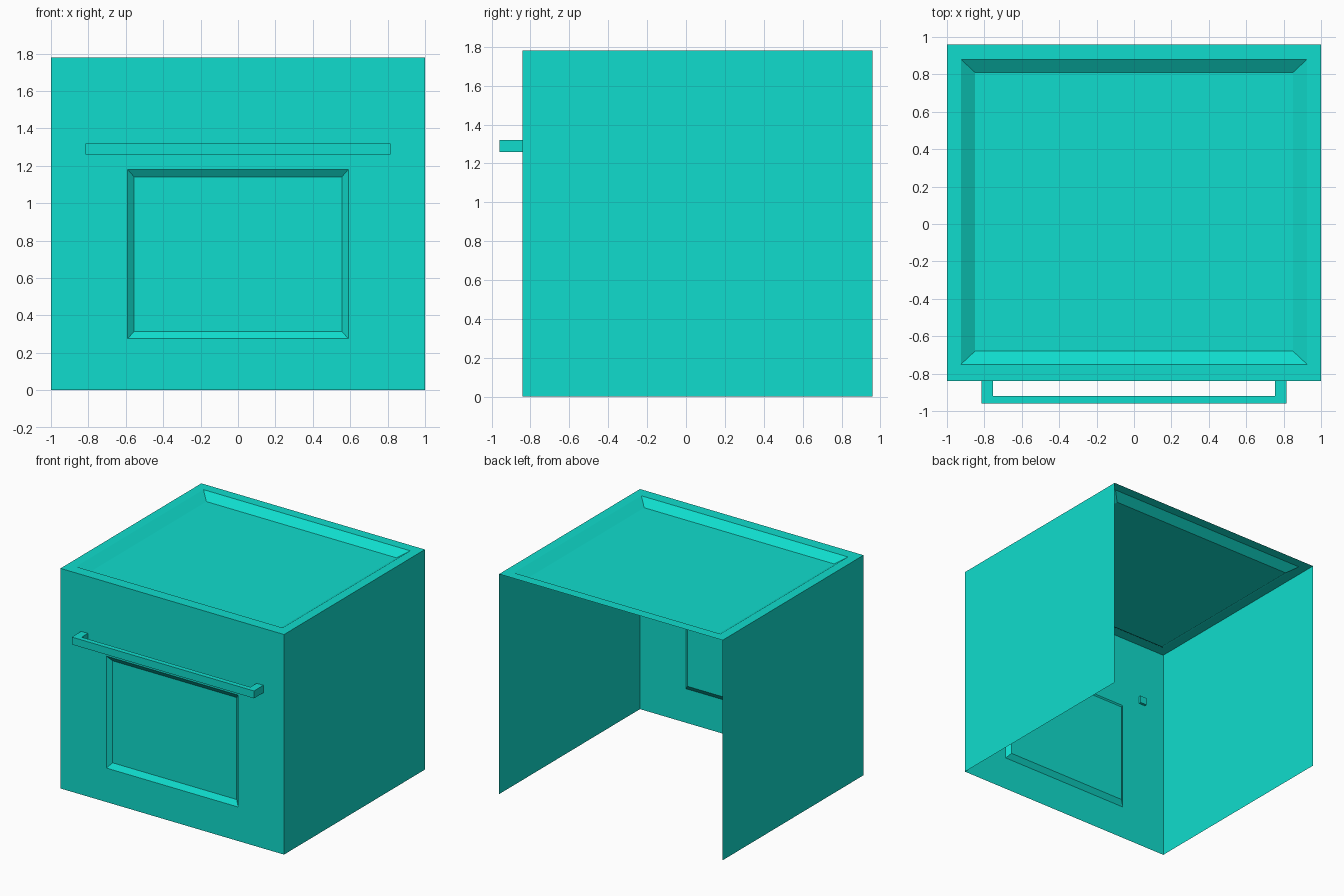
import bpy
import bmesh
from mathutils import Vector

default = bpy.data.objects.get("Cube")
if default:
    bpy.data.objects.remove(default, do_unlink=True)

# Single turquoise paint
paint = bpy.data.materials.new("turquoise")
paint.use_nodes = True
colour = (0.005, 0.72, 0.61, 1)
paint.diffuse_color = colour
paint.node_tree.nodes["Principled BSDF"].inputs["Base Color"].default_value = colour


def add_box(bm, low, high):
    low, high = Vector(low), Vector(high)
    verts = bmesh.ops.create_cube(bm, size=1)["verts"]
    for v in verts:
        v.co = (low + high) / 2 + v.co * (high - low)
    return verts


def finish(bm, name):
    mesh = bpy.data.meshes.new(name)
    bm.to_mesh(mesh)
    bm.free()
    mesh.materials.append(paint)
    obj = bpy.data.objects.new(name, mesh)
    bpy.context.collection.objects.link(obj)
    return obj


def face_towards(bm, direction):
    bm.normal_update()
    return max(bm.faces, key=lambda f: f.normal.dot(Vector(direction)) * f.calc_area())


def inset_to(bm, face, axes, low, high, sink=0):
    """Inset a face to a rectangle on the given axes and sink it."""
    centre = face.calc_center_median()
    inward = face.normal * -sink
    bmesh.ops.inset_individual(bm, faces=[face], thickness=0.01)
    for v in face.verts:
        for axis, lo, hi in zip(axes, low, high):
            v.co[axis] = lo if v.co[axis] < centre[axis] else hi
        v.co += inward


# Cabinet: thin shell, open at the back and underneath
bm = bmesh.new()
add_box(bm, (-1, -0.84, 0), (1, 0.96, 1.78))
open_sides = [face_towards(bm, d) for d in ((0, 1, 0), (0, 0, -1))]
bmesh.ops.delete(bm, geom=open_sides, context="FACES")

# Sunken top
top = face_towards(bm, (0, 0, 1))
inset_to(bm, top, (0, 1), (-0.925, -0.75), (0.925, 0.88))
inset_to(bm, top, (0, 1), (-0.85, -0.68), (0.85, 0.81), sink=0.05)

# Sunken door panel
front = face_towards(bm, (0, -1, 0))
inset_to(bm, front, (0, 2), (-0.59, 0.275), (0.59, 1.18))
inset_to(bm, front, (0, 2), (-0.555, 0.315), (0.555, 1.14), sink=0.03)
finish(bm, "oven_body")

# Handle bar with returns at both ends, extruded from a flat U outline
bm = bmesh.new()
half = [(0.755, -0.92), (0.755, -0.82), (0.815, -0.82), (0.815, -0.96)]
outline = half + [(-x, y) for x, y in reversed(half)]
base = bm.faces.new([bm.verts.new((x, y, 1.26)) for x, y in outline])
grown = bmesh.ops.extrude_face_region(bm, geom=[base], use_keep_orig=True)["geom"]
for v in grown:
    if isinstance(v, bmesh.types.BMVert):
        v.co.z = 1.32
bmesh.ops.recalc_face_normals(bm, faces=bm.faces)
finish(bm, "door_handle")
